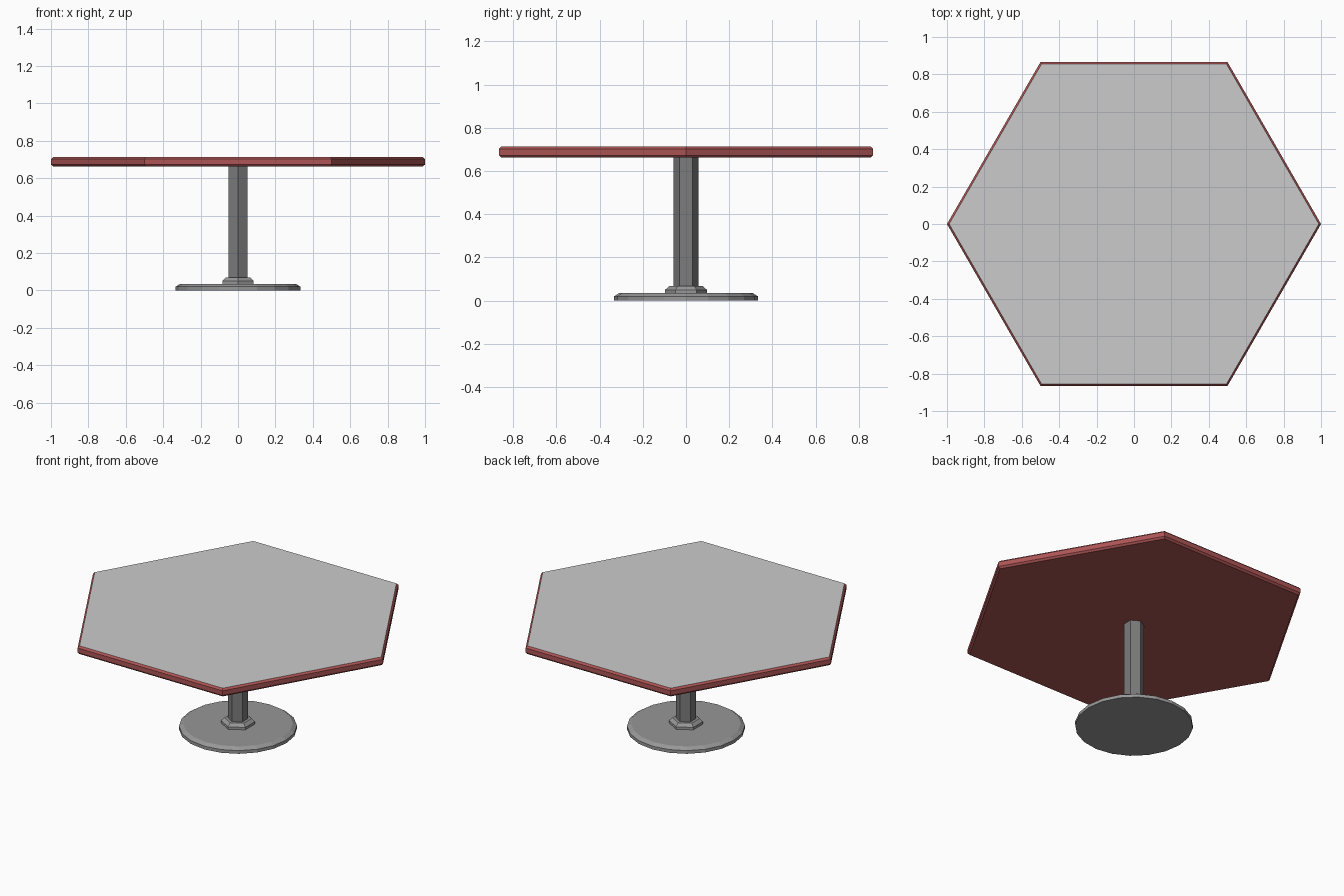
import bpy, bmesh
from math import cos, sin, pi

if "Cube" in bpy.data.objects:
    bpy.data.objects.remove(bpy.data.objects["Cube"])


def material(name, color):
    m = bpy.data.materials.new(name)
    m.diffuse_color = color
    m.use_nodes = True
    m.node_tree.nodes["Principled BSDF"].inputs["Base Color"].default_value = m.diffuse_color
    return m


def lathe(name, profile, sides, turn=0.0, mats=()):
    """Closed solid from (radius, z) rings, listed bottom to top."""
    bm = bmesh.new()
    rings = []
    for r, z in profile:
        rings.append([bm.verts.new((r * cos(turn + 2 * pi * i / sides),
                                    r * sin(turn + 2 * pi * i / sides), z))
                      for i in range(sides)])
    for a, b in zip(rings, rings[1:]):
        for i in range(sides):
            j = (i + 1) % sides
            bm.faces.new((a[i], a[j], b[j], b[i]))
    bm.faces.new(rings[0][::-1])
    bm.faces.new(rings[-1])
    mesh = bpy.data.meshes.new(name)
    bm.to_mesh(mesh)
    bm.free()
    for m in mats:
        mesh.materials.append(m)
    obj = bpy.data.objects.new(name, mesh)
    bpy.context.collection.objects.link(obj)
    return obj


red = material("red_edge", (0.42, 0.09, 0.09, 1))
light = material("light_grey_surface", (0.58, 0.58, 0.58, 1))
dark = material("dark_grey_column", (0.2, 0.2, 0.2, 1))
mid = material("mid_grey_base", (0.31, 0.31, 0.31, 1))

# Round foot plate with bevelled rim
lathe("base_plate", [(0.333, 0), (0.333, 0.02), (0.31, 0.035)], 20, 0, [mid])

# Hexagonal collar and column, corners facing front and back
lathe("collar", [(0.097, 0.034), (0.097, 0.05), (0.077, 0.068)], 6, pi / 6, [mid])
lathe("column", [(0.058, 0.06), (0.058, 0.665)], 6, pi / 6, [dark])

# Hexagonal top: red bevelled slab with a grey upper face
top = lathe("table_top", [(0.988, 0.662), (1.0, 0.673), (1.0, 0.702), (0.988, 0.713)],
            6, 0, [red, light])
top.data.polygons[-1].material_index = 1
